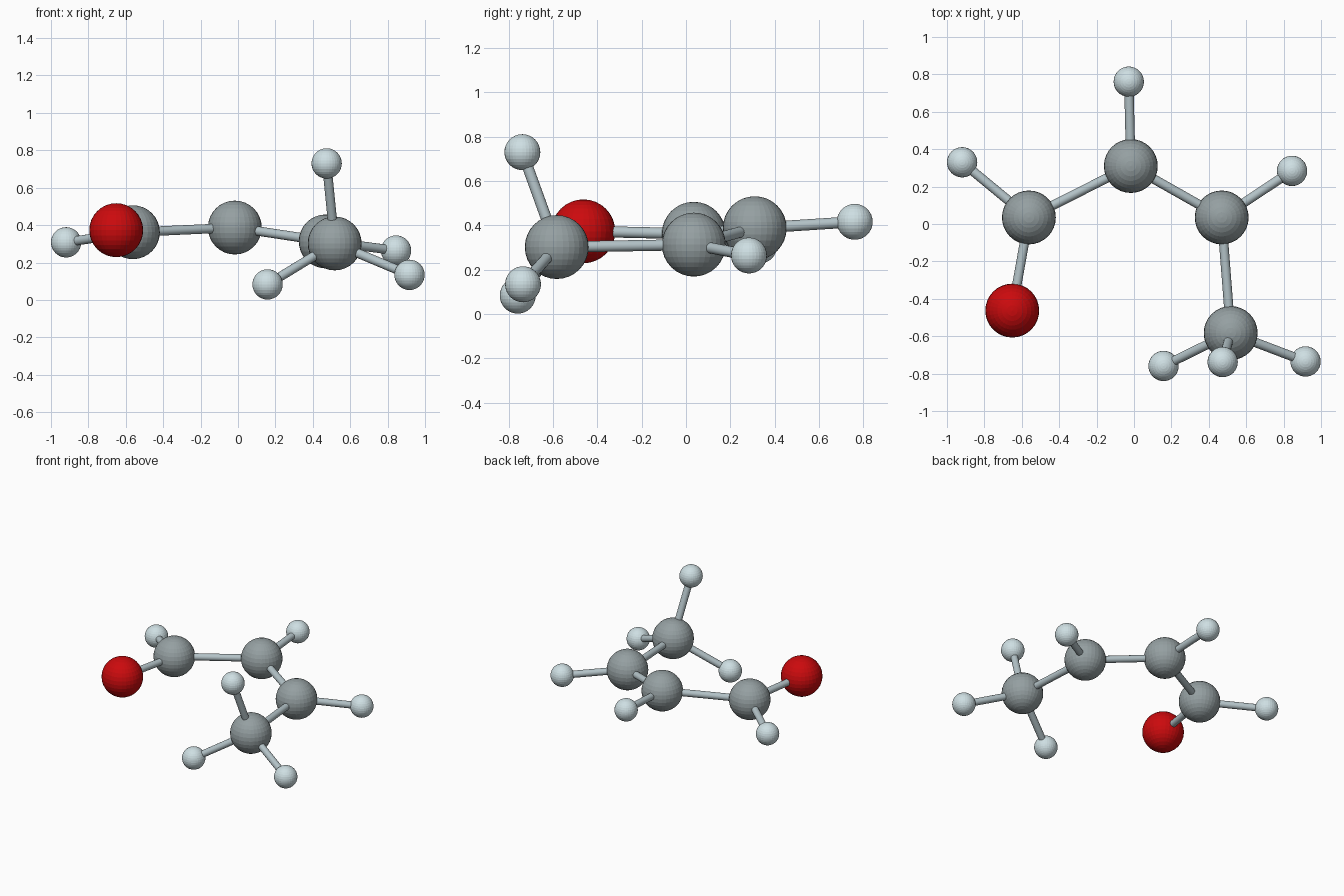
import bpy
from mathutils import Vector

if "Cube" in bpy.data.objects:
    bpy.data.objects.remove(bpy.data.objects["Cube"])


def material(name, rgb):
    m = bpy.data.materials.new(name)
    m.diffuse_color = (*rgb, 1)
    m.use_nodes = True
    m.node_tree.nodes["Principled BSDF"].inputs["Base Color"].default_value = m.diffuse_color
    return m


grey = material("carbon_grey", (0.30, 0.35, 0.36))
red = material("oxygen_red", (0.60, 0.003, 0.004))
pale = material("hydrogen_pale", (0.62, 0.74, 0.77))
stick = material("bond_grey", (0.45, 0.54, 0.57))

KINDS = {"carbon": (0.144, grey), "oxygen": (0.144, red), "hydrogen": (0.081, pale)}

# Atom centres
ATOMS = {
    "carbon_aldehyde": (-0.562, 0.035, 0.362),
    "carbon_middle": (-0.017, 0.31, 0.387),
    "carbon_alkene": (0.469, 0.035, 0.313),
    "carbon_methyl": (0.517, -0.583, 0.302),
    "oxygen": (-0.651, -0.463, 0.373),
    "hydrogen_aldehyde": (-0.919, 0.33, 0.308),
    "hydrogen_middle": (-0.028, 0.761, 0.416),
    "hydrogen_alkene": (0.845, 0.284, 0.264),
    "hydrogen_methyl_left": (0.158, -0.759, 0.083),
    "hydrogen_methyl_top": (0.474, -0.738, 0.73),
    "hydrogen_methyl_right": (0.917, -0.735, 0.134),
}

BONDS = [
    ("carbon_aldehyde", "oxygen"),
    ("carbon_aldehyde", "hydrogen_aldehyde"),
    ("carbon_aldehyde", "carbon_middle"),
    ("carbon_middle", "hydrogen_middle"),
    ("carbon_middle", "carbon_alkene"),
    ("carbon_alkene", "hydrogen_alkene"),
    ("carbon_alkene", "carbon_methyl"),
    ("carbon_methyl", "hydrogen_methyl_left"),
    ("carbon_methyl", "hydrogen_methyl_top"),
    ("carbon_methyl", "hydrogen_methyl_right"),
]

# Atoms: faceted balls
for name, centre in ATOMS.items():
    radius, mat = KINDS[name.split("_")[0]]
    bpy.ops.mesh.primitive_uv_sphere_add(segments=32, ring_count=16, radius=radius, location=centre)
    ball = bpy.context.object
    ball.name = name
    ball.data.materials.append(mat)

# Bonds: thin rods between atom centres
for a, b in BONDS:
    start, end = Vector(ATOMS[a]), Vector(ATOMS[b])
    axis = end - start
    bpy.ops.mesh.primitive_cylinder_add(vertices=16, radius=0.025, depth=axis.length,
                                        location=(start + end) / 2,
                                        rotation=axis.to_track_quat('Z', 'Y').to_euler())
    rod = bpy.context.object
    rod.name = "bond_" + a + "_to_" + b
    rod.data.materials.append(stick)
    bpy.ops.object.shade_smooth_by_angle()
